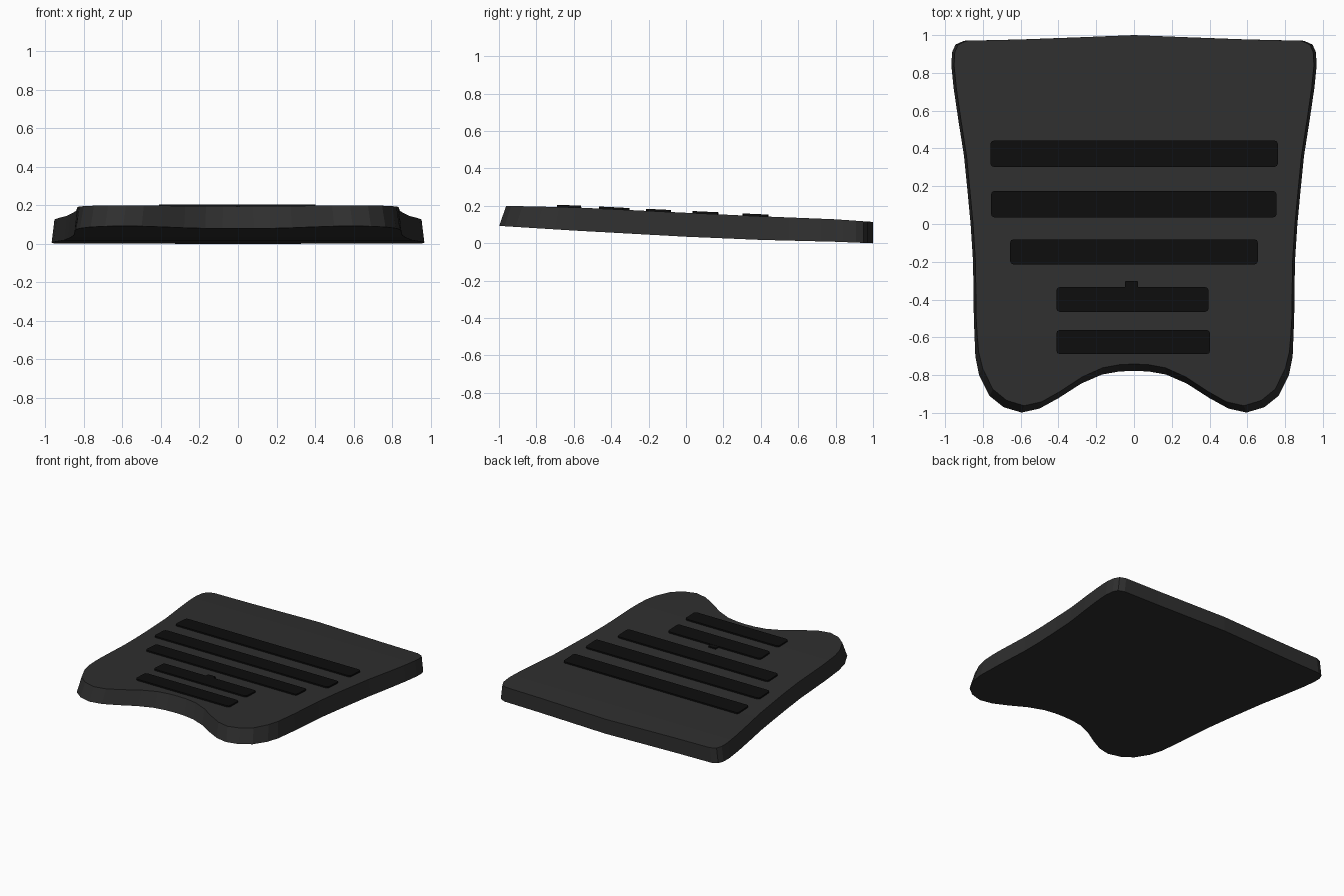
import bpy, bmesh
from mathutils import Vector

if "Cube" in bpy.data.objects:
    bpy.data.objects.remove(bpy.data.objects["Cube"])


def material(name, grey):
    mat = bpy.data.materials.new(name)
    mat.diffuse_color = (grey, grey, grey, 1)
    mat.use_nodes = True
    mat.node_tree.nodes["Principled BSDF"].inputs["Base Color"].default_value = mat.diffuse_color
    return mat


def lerp_table(table, y):
    """Piecewise linear height along y."""
    if y <= table[0][0]:
        return table[0][1]
    for (y0, z0), (y1, z1) in zip(table, table[1:]):
        if y <= y1:
            return z0 + (z1 - z0) * (y - y0) / (y1 - y0)
    return table[-1][1]


def add_object(name, bm, mat):
    bmesh.ops.recalc_face_normals(bm, faces=bm.faces)
    mesh = bpy.data.meshes.new(name)
    bm.to_mesh(mesh)
    bm.free()
    mesh.materials.append(mat)
    obj = bpy.data.objects.new(name, mesh)
    bpy.context.collection.objects.link(obj)
    return obj


# Side profile: heights of the upper and lower surfaces along y
TOP = [(-0.965, 0.2), (-0.6, 0.192), (0, 0.163), (0.4, 0.144), (0.8, 0.128), (1, 0.114)]
BOTTOM = [(-1, 0.093), (-0.6, 0.068), (0, 0.035), (0.4, 0.018), (0.8, 0.008), (1, 0.0)]

# Right half of the plan outline, from the back centre to the notch centre
HALF = [(0, 1), (0.3, 0.988), (0.6, 0.977), (0.9, 0.97), (0.945, 0.95), (0.963, 0.91),
        (0.967, 0.84), (0.955, 0.72), (0.93, 0.55), (0.9, 0.36), (0.882, 0.18), (0.865, 0),
        (0.852, -0.2), (0.848, -0.5), (0.84, -0.7), (0.82, -0.8), (0.765, -0.91),
        (0.69, -0.97), (0.595, -0.998), (0.5, -0.977), (0.4, -0.922), (0.28, -0.845),
        (0.17, -0.797), (0.08, -0.781), (0, -0.777)]
outline = HALF + [(-x, y) for x, y in HALF[-2:0:-1]]

dark_grey = material("dark_grey", 0.028)
black = material("black", 0.004)

# Plate: outline cut into bands, extruded, then shaped to the side profile
bm = bmesh.new()
bm.faces.new([bm.verts.new((x, y, 0)) for x, y in outline])
for y in (-0.6, 0, 0.4, 0.8):
    bmesh.ops.bisect_plane(bm, geom=bm.verts[:] + bm.edges[:] + bm.faces[:],
                           plane_co=(0, y, 0), plane_no=(0, 1, 0))
lower = bm.verts[:]
ext = bmesh.ops.extrude_face_region(bm, geom=bm.faces[:], use_keep_orig=True)
upper = [g for g in ext["geom"] if isinstance(g, bmesh.types.BMVert)]
for v in lower:
    v.co.z = lerp_table(BOTTOM, v.co.y)
for v in upper:
    # upper rim leans inward, most strongly at the front
    front = min(1, max(0, (-v.co.y - 0.55) / 0.22))
    v.co.y += 0.036 * front
    v.co.x *= 0.985 - 0.008 * front
    v.co.z = lerp_table(TOP, v.co.y)
add_object("plate", bm, dark_grey)


# Raised grip strips that follow the slope of the plate
def strip(name, x0, x1, y0, y1, height=0.011, corner=0.018):
    bm = bmesh.new()
    bmesh.ops.create_cube(bm, size=1)
    for v in bm.verts:
        x, y, z = v.co
        v.co = Vector((x1 if x > 0 else x0, y1 if y > 0 else y0, z))
    upright = [e for e in bm.edges if abs(e.verts[0].co.z - e.verts[1].co.z) > 0.5]
    bmesh.ops.bevel(bm, geom=upright, offset=corner, segments=2, profile=0.5, affect='EDGES')
    for v in bm.verts:
        v.co.z = lerp_table(TOP, v.co.y) + (height if v.co.z > 0 else -0.01)
    add_object(name, bm, black)


STRIPS = [(-0.76, 0.762, 0.302, 0.442), (-0.757, 0.755, 0.035, 0.175),
          (-0.656, 0.656, -0.214, -0.081), (-0.411, 0.395, -0.465, -0.334),
          (-0.411, 0.403, -0.689, -0.561)]
for i, box in enumerate(STRIPS):
    strip(f"grip_strip_{i + 1}", *box)
strip("grip_tab", -0.047, 0.02, -0.345, -0.302, 0.01, 0.004)
